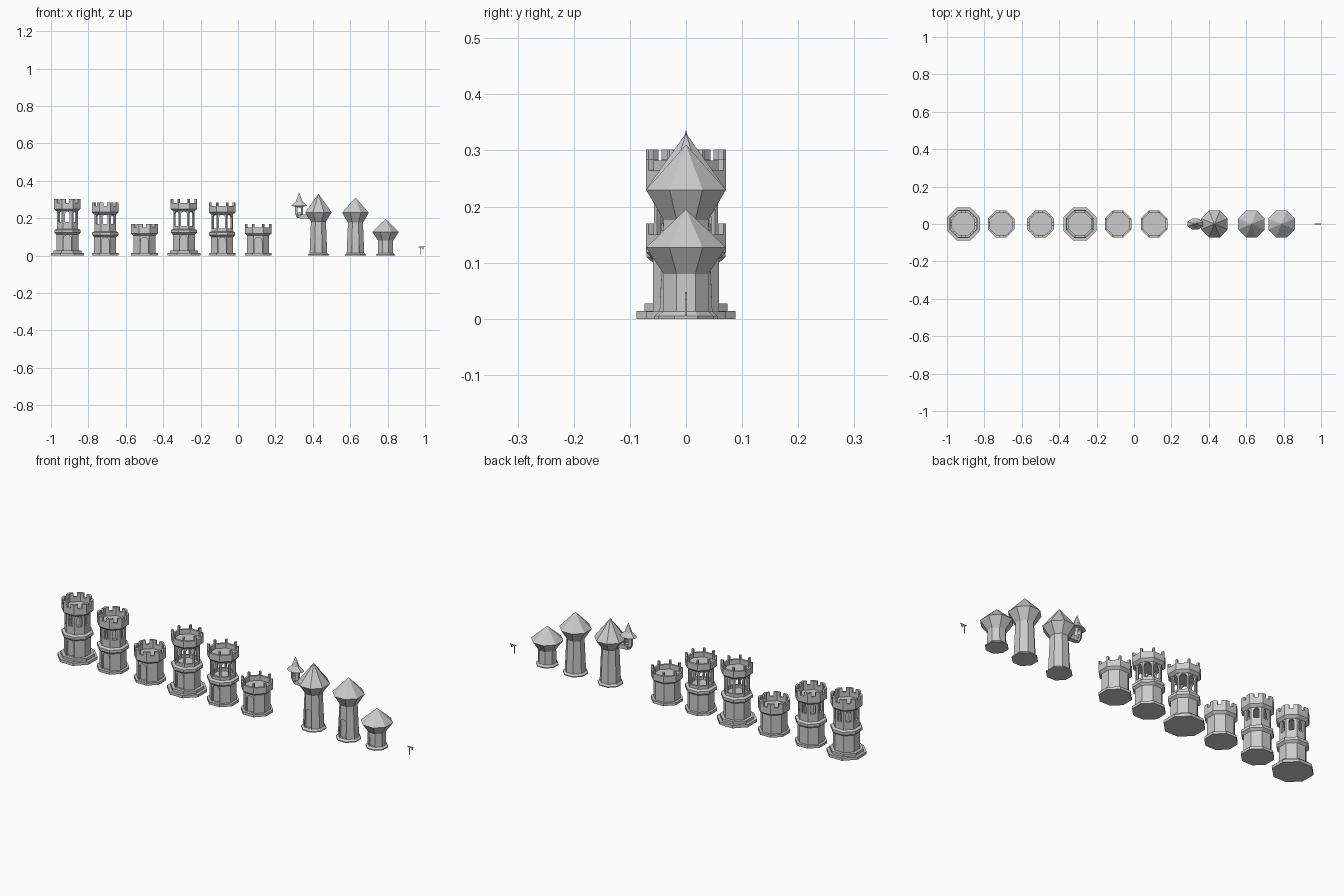
import bpy, bmesh
from math import cos, sin, pi, radians
from mathutils import Vector, Matrix

if "Cube" in bpy.data.objects:
    bpy.data.objects.remove(bpy.data.objects["Cube"])

N = 8
K = 1 / cos(pi / N)


def finish(name, bm, loc=(0, 0, 0)):
    bmesh.ops.recalc_face_normals(bm, faces=bm.faces)
    me = bpy.data.meshes.new(name)
    bm.to_mesh(me)
    bm.free()
    ob = bpy.data.objects.new(name, me)
    ob.location = loc
    bpy.context.collection.objects.link(ob)
    return ob


def ring_pts(a, z):
    return [Vector((a * K * cos(pi / N + i * 2 * pi / N),
                    a * K * sin(pi / N + i * 2 * pi / N), z)) for i in range(N)]


# Octagonal lathe: profile of (apothem, height); hollow closes the profile loop
def lathe(name, prof, x, hollow=False, sy=1):
    bm = bmesh.new()
    rings = [[bm.verts.new((p.x, p.y * sy, p.z)) for p in ring_pts(a, z)] for a, z in prof]
    pairs = list(zip(rings, rings[1:]))
    if hollow:
        pairs.append((rings[-1], rings[0]))
    else:
        bm.faces.new(rings[0])
        bm.faces.new(rings[-1])
    for r, s in pairs:
        for i in range(N):
            j = (i + 1) % N
            bm.faces.new((r[i], r[j], s[j], s[i]))
    return finish(name, bm, (x, 0, 0))


def extrude(bm, pts, vec):
    f = bm.faces.new([bm.verts.new(p) for p in pts])
    g = bmesh.ops.extrude_face_region(bm, geom=[f])
    bmesh.ops.translate(bm, vec=vec, verts=[v for v in g['geom'] if isinstance(v, bmesh.types.BMVert)])


# Arched opening cut from ob between depths y0 and y1, at given turn angles
def cut_arch(ob, w, z0, z1, y0, y1, turns=(0,)):
    for t in turns:
        bm = bmesh.new()
        pts = [(-w, y0, z0), (w, y0, z0)]
        pts += [(w * cos(i * pi / 6), y0, z1 - w + w * sin(i * pi / 6)) for i in range(7)]
        extrude(bm, pts, (0, y1 - y0, 0))
        bm.transform(Matrix.Rotation(radians(t), 4, 'Z'))
        c = finish("cutter", bm, ob.location)
        c.hide_render = True
        m = ob.modifiers.new("arch", 'BOOLEAN')
        m.operation, m.solver, m.object = 'DIFFERENCE', 'EXACT', c
        bpy.context.view_layer.objects.active = ob
        bpy.ops.object.modifier_apply(modifier=m.name)
        bpy.data.objects.remove(c)


# Parapet with battlements folded round the corners
def crown(x, z, w):
    lathe("parapet", [(.058, z - .012), (.071, z), (.071, z + .032), (.06, z + .032), (.06, z + .008)], x)
    bm = bmesh.new()
    o, q = ring_pts(.071, z + .031), ring_pts(.06, z + .031)
    for i in range(N):
        def along(r, d, s):
            return r[i] + (r[(i + s) % N] - r[i]).normalized() * d
        extrude(bm, [along(o, w, -1), o[i], along(o, w, 1),
                     along(q, w * .8, 1), q[i], along(q, w * .8, -1)], (0, 0, .021))
    finish("battlements", bm, (x, 0, 0))


def stone_tower(x, kind, w, win):
    dz = .013 if kind == 0 else 0
    prof = [(.088, 0), (.088, .014), (.074, .014), (.074, .027)] if kind == 0 else [(.071, 0), (.071, .013)]
    prof += [(.059, prof[-1][1])]
    if kind == 2:
        body = lathe("tower_body", prof + [(.059, .122)], x)
        crown(x, .118, w)
    else:
        b = .1 + dz
        body = lathe("tower_body", prof + [(.059, b), (.07, b + .01), (.07, b + .024), (.058, b + .03)], x)
        top = .232 + 1.4 * dz
        # hollow upper storey with eight arched openings
        room = lathe("upper_storey", [(.057, b + .029), (.057, top - .002), (.046, top - .002), (.046, b + .029)], x, True)
        cut_arch(room, win[0], b + win[1], top - .014, -.1, .1, (0, 45, 90, 135))
        crown(x, top, w)
    cut_arch(body, .02, prof[-1][1] + .001, .098 + dz, -.1, -.05)


# Two rows of battlemented towers: broad merlons, then slender posts
for xs, w, win in (((-.912, -.71, -.50), .02, (.012, .068)),
                   ((-.289, -.085, .108), .006, (.0165, .045))):
    for kind, x in enumerate(xs):
        stone_tower(x, kind, w, win)


# Spire towers: base, tapering shaft, flared head with pyramid roof
def spire_tower(x, neck, eave, apex, foot):
    shaft = lathe("spire_shaft", [(foot + .009, 0), (foot + .009, .005), (foot, .013), (.04, neck + .001)], x)
    cut_arch(shaft, .019 if neck > .1 else .014, .014, .108 if neck > .1 else .066, -.1, -.036)
    lathe("spire_roof", [(.04, neck), (.071, eave), (.0005, apex)], x)


spire_tower(.43, .183, .231, .33, .047)
spire_tower(.628, .176, .23, .31, .047)
spire_tower(.789, .08, .127, .195, .041)

# Side turret on a bracket
lathe("turret_roof", [(.018, .262), (.042, .266), (.018, .29), (.0005, .336)], .327, sy=.68)
room = lathe("turret_room", [(.01, .2), (.021, .222), (.021, .264)], .327, sy=.8)
cut_arch(room, .009, .23, .258, -.1, .1)
bm = bmesh.new()
extrude(bm, [(.327, -.012, .2), (.4, -.012, .195), (.4, -.012, .218), (.327, -.012, .222)], (0, .024, 0))
finish("turret_bracket", bm)

# Tiny hooked post at the end of the row
bm = bmesh.new()
extrude(bm, [(.972, -.0015, .005), (.976, -.0015, .005), (.976, -.0015, .038), (.983, -.0015, .045),
             (1.0, -.0015, .045), (1.0, -.0015, .048), (.964, -.0015, .048), (.964, -.0015, .044),
             (.972, -.0015, .042)], (0, .003, 0))
extrude(bm, [(.986, -.002, .034), (.992, -.002, .034), (.992, -.002, .046), (.986, -.002, .046)], (0, .004, 0))
finish("hooked_post", bm)
